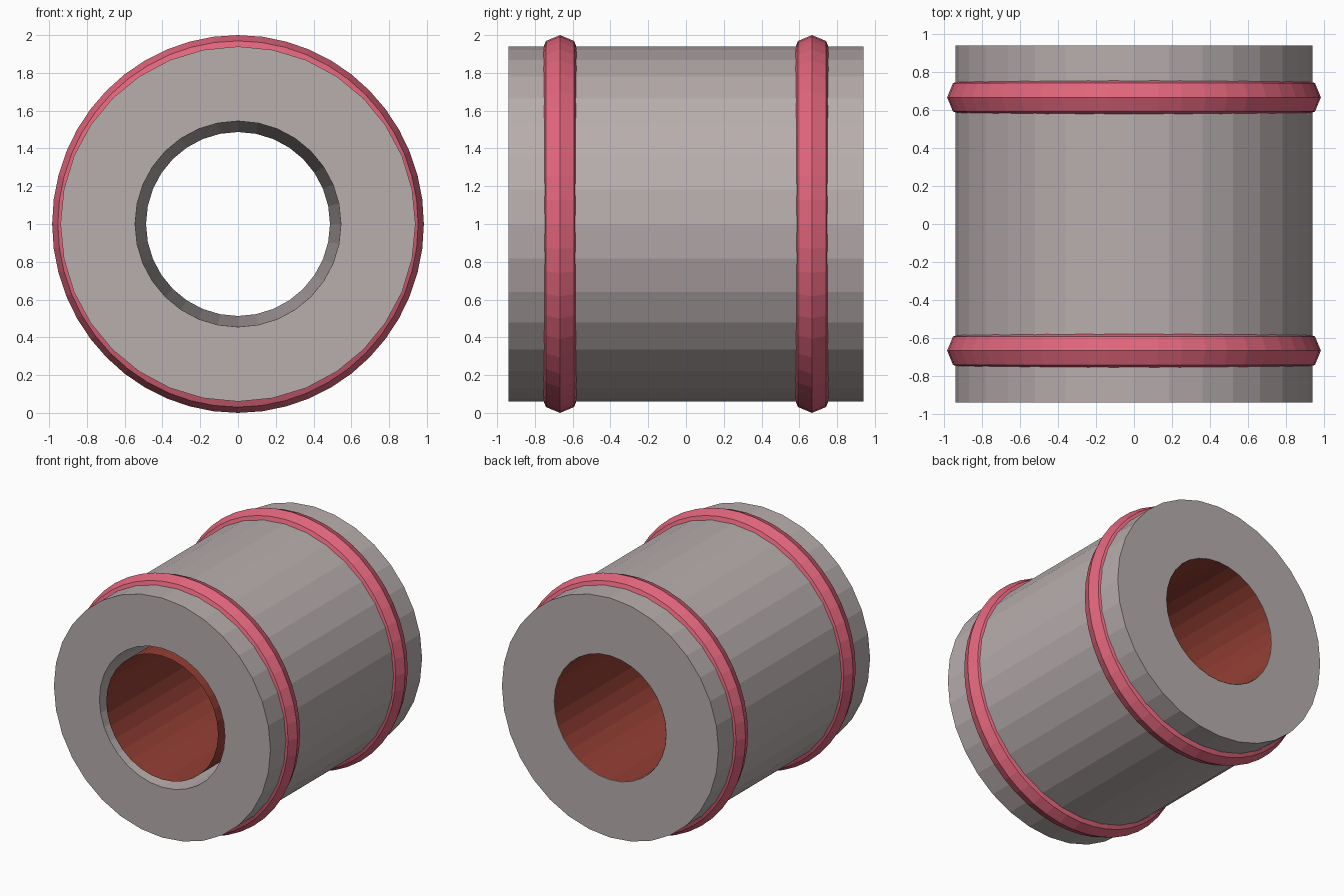
import bpy, bmesh
from math import pi, sin, cos

if "Cube" in bpy.data.objects:
    bpy.data.objects.remove(bpy.data.objects["Cube"])

SEG = 32          # sides of the body and bore
CZ = 1.0          # height of the axis
HALF = 0.94       # half length along y


def material(name, rgb):
    m = bpy.data.materials.new(name)
    m.diffuse_color = (*rgb, 1)
    m.use_nodes = True
    m.node_tree.nodes["Principled BSDF"].inputs["Base Color"].default_value = m.diffuse_color
    return m


def lathe(name, profile, mat, seg=SEG, closed=True, sx=1.0, sz=1.0):
    """Spin a (radius, y) profile about the y axis; sx / sz stretch the circle."""
    bm = bmesh.new()
    rows = []
    for i in range(seg):
        a = 2 * pi * i / seg
        rows.append([bm.verts.new((r * cos(a) * sx, y, CZ + r * sin(a) * sz))
                     for r, y in profile])
    n = len(profile)
    for i in range(seg):
        p, q = rows[i], rows[(i + 1) % seg]
        for j in range(n if closed else n - 1):
            k = (j + 1) % n
            bm.faces.new((p[j], p[k], q[k], q[j]))
    if closed:
        bmesh.ops.recalc_face_normals(bm, faces=bm.faces)
    else:
        # open liner: faces look in towards the axis
        bm.normal_update()
        f = next(iter(bm.faces))
        c = f.calc_center_median()
        if f.normal.x * c.x + f.normal.z * (c.z - CZ) > 0:
            bmesh.ops.reverse_faces(bm, faces=bm.faces)
    me = bpy.data.meshes.new(name)
    bm.to_mesh(me)
    bm.free()
    me.materials.append(mat)
    ob = bpy.data.objects.new(name, me)
    bpy.context.collection.objects.link(ob)
    return ob


grey = material("warm_grey", (0.48, 0.42, 0.42))
pink = material("rose", (0.75, 0.13, 0.20))
red = material("dark_red", (0.30, 0.05, 0.035))

# thick body with a bore that narrows towards the back
lathe("body", [(0.545, -HALF), (0.94, -HALF), (0.94, HALF), (0.487, HALF)], grey)

# thin straight liner inside the bore
lathe("bore_liner", [(0.485, -HALF), (0.485, HALF)], red, closed=False)

# two octagonal-section bands, slightly taller than wide
MINOR = 0.105
for label, y0 in (("front_band", -0.667), ("back_band", 0.667)):
    section = [(1 - MINOR + MINOR * cos(k * pi / 4), y0 + MINOR * sin(k * pi / 4))
               for k in range(8)]
    lathe(label, section, pink, seg=48, sx=0.984)
